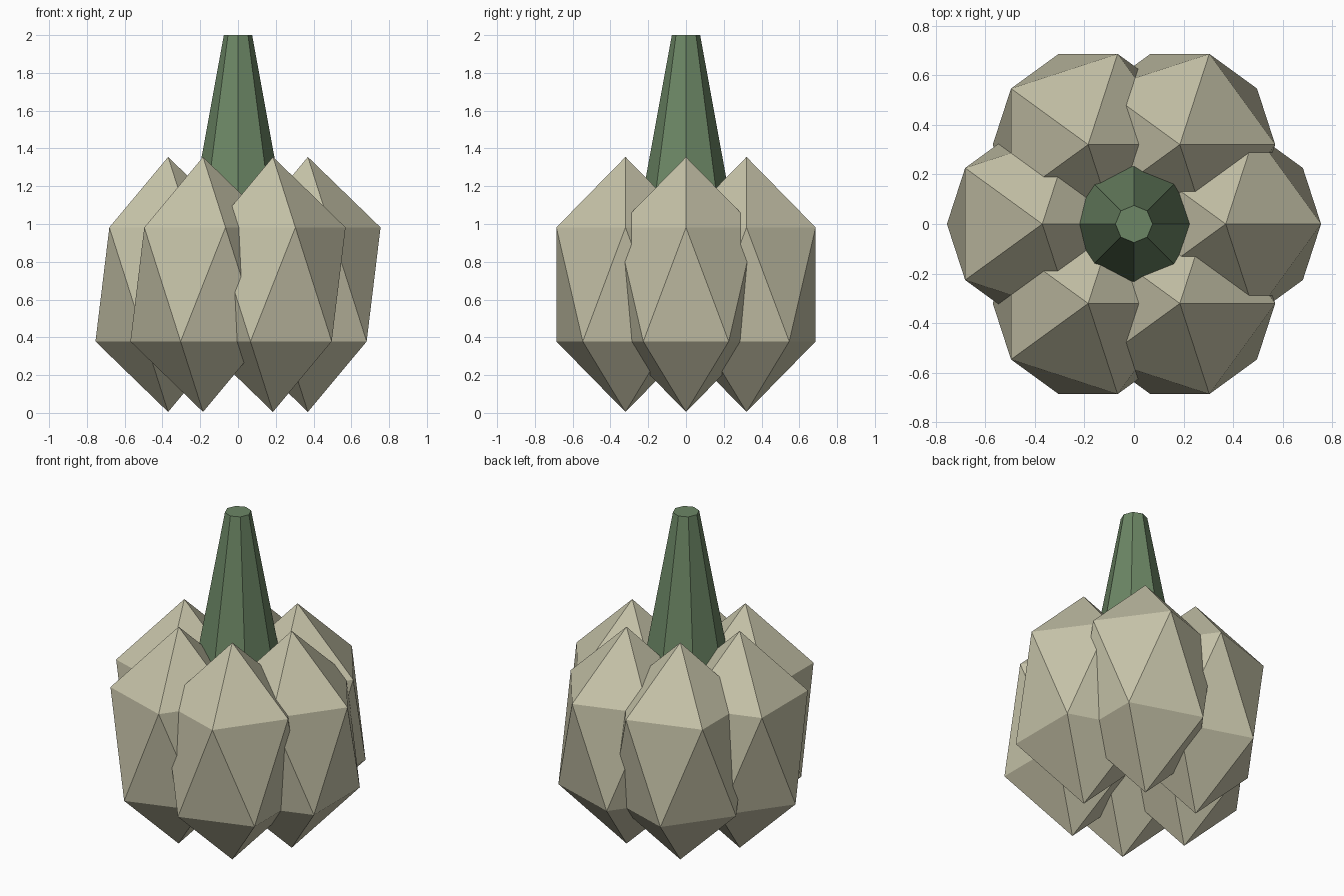
import bpy
from math import cos, sin, pi

if "Cube" in bpy.data.objects:
    bpy.data.objects.remove(bpy.data.objects["Cube"])


def material(name, color):
    m = bpy.data.materials.new(name)
    m.diffuse_color = (*color, 1)
    m.use_nodes = True
    m.node_tree.nodes["Principled BSDF"].inputs["Base Color"].default_value = m.diffuse_color
    return m


skin = material("clove_skin", (0.56, 0.54, 0.39))
green = material("stem_green", (0.15, 0.24, 0.13))

# Six overlapping low-poly cloves in a ring, all facing the same way
for i in range(6):
    a = i * pi / 3
    bpy.ops.mesh.primitive_ico_sphere_add(
        subdivisions=1, radius=1,
        location=(0.37 * cos(a), 0.37 * sin(a), 0.68))
    clove = bpy.context.object
    clove.name = f"clove_{i + 1}"
    clove.scale = (0.43, 0.43, 0.675)
    clove.data.materials.append(skin)

# Tapered eight-sided stem rising from the middle
z0, z1 = 0.7, 2.0
bpy.ops.mesh.primitive_cone_add(
    vertices=8, radius1=0.312, radius2=0.075, depth=z1 - z0,
    location=(0, 0, (z0 + z1) / 2))
stem = bpy.context.object
stem.name = "stem"
stem.data.materials.append(green)
